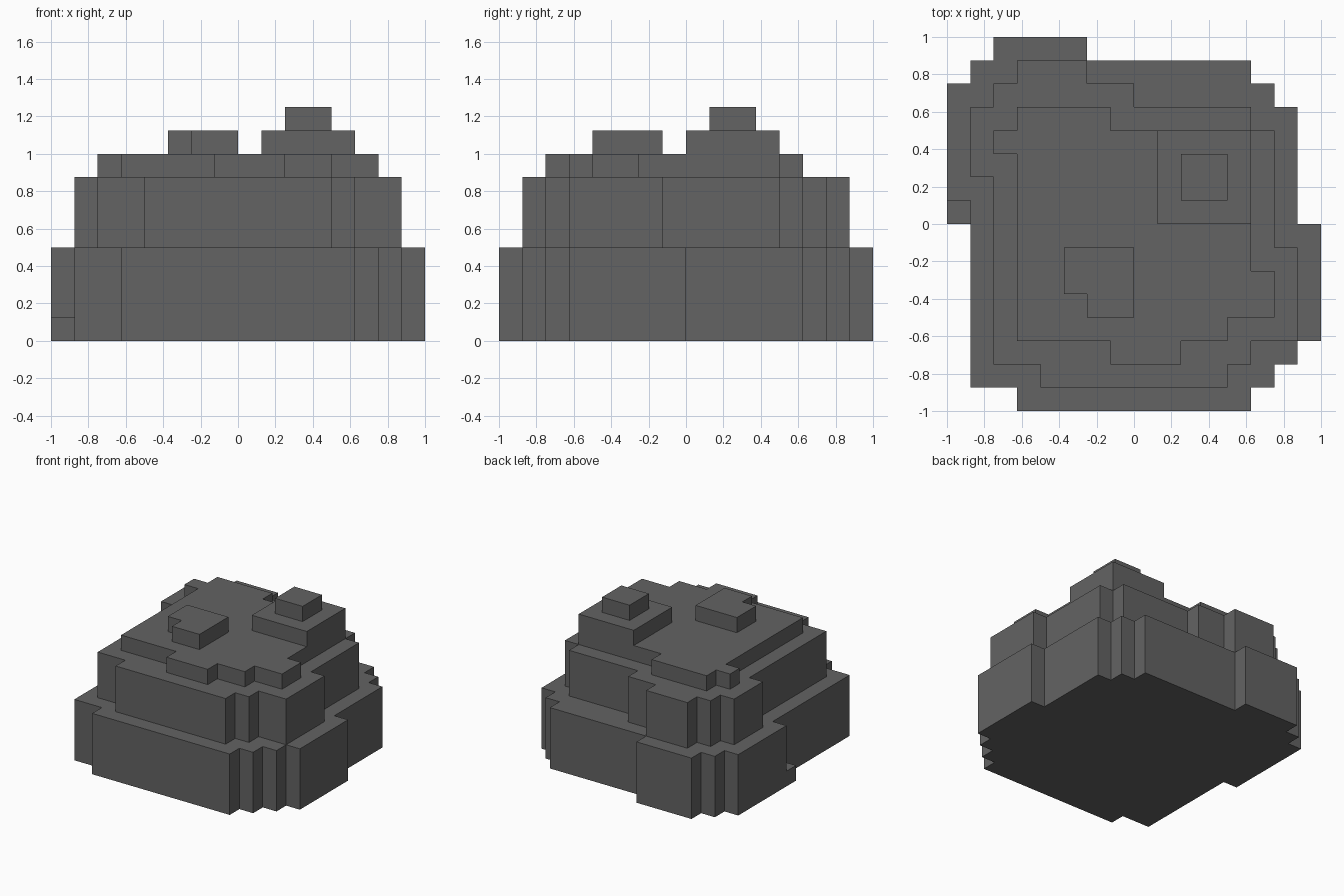
import bpy, bmesh

if "Cube" in bpy.data.objects:
    bpy.data.objects.remove(bpy.data.objects["Cube"])

U = 0.125  # size of one block

stone = bpy.data.materials.new("dark grey stone")
stone.diffuse_color = (0.125, 0.125, 0.125, 1)
stone.use_nodes = True
stone.node_tree.nodes["Principled BSDF"].inputs["Base Color"].default_value = stone.diffuse_color


def slab(name, start, moves, z0, z1):
    """Extrude a stepped outline; moves alternate x, y, x, y... in blocks."""
    x, y = start
    bm = bmesh.new()
    verts = []
    for i, step in enumerate(moves):
        verts.append(bm.verts.new((x * U, y * U, z0 * U)))
        if i % 2 == 0:
            x += step
        else:
            y += step
    face = bm.faces.new(verts)
    top = bmesh.ops.extrude_face_region(bm, geom=[face])["geom"]
    bmesh.ops.translate(bm, vec=(0, 0, (z1 - z0) * U),
                        verts=[v for v in top if isinstance(v, bmesh.types.BMVert)])
    bmesh.ops.recalc_face_normals(bm, faces=bm.faces)
    mesh = bpy.data.meshes.new(name)
    bm.to_mesh(mesh)
    bm.free()
    mesh.materials.append(stone)
    obj = bpy.data.objects.new(name, mesh)
    bpy.context.collection.objects.link(obj)
    return obj


# Wide bottom layer
slab("boulder_base", (-5, -8),
     [10, 1, 1, 1, 1, 1, 1, 5, -1, 5, -1, 1, -1, 1, -7, 1,
      -4, -1, -1, -1, -1, -5, 1, -8, 2, -1], 0, 4)

# Low block tucked beside the base
slab("base_foot", (-8, 0), [1, 1, -1, -1], 0, 1)

# Middle layer
slab("boulder_middle", (-4, -7),
     [8, 1, 1, 1, 2, 4, -1, 5, -1, 1, -5, 1, -2, 1,
      -3, -1, -1, -1, -1, -3, 1, -8, 2, -1], 4, 7)

# Thin upper layer
slab("boulder_cap", (-1, -6),
     [3, 1, 2, 1, 2, 2, -1, 6, -6, 1, -4, -1,
      -1, -1, 1, -8, 4, -1], 7, 8)

# Bumps on top
slab("large_bump", (1, 0), [4, 4, -4, -4], 8, 9)
slab("peak", (2, 1), [2, 2, -2, -2], 9, 10)
slab("small_bump", (-2, -4), [2, 3, -3, -2, 1, -1], 8, 9)
